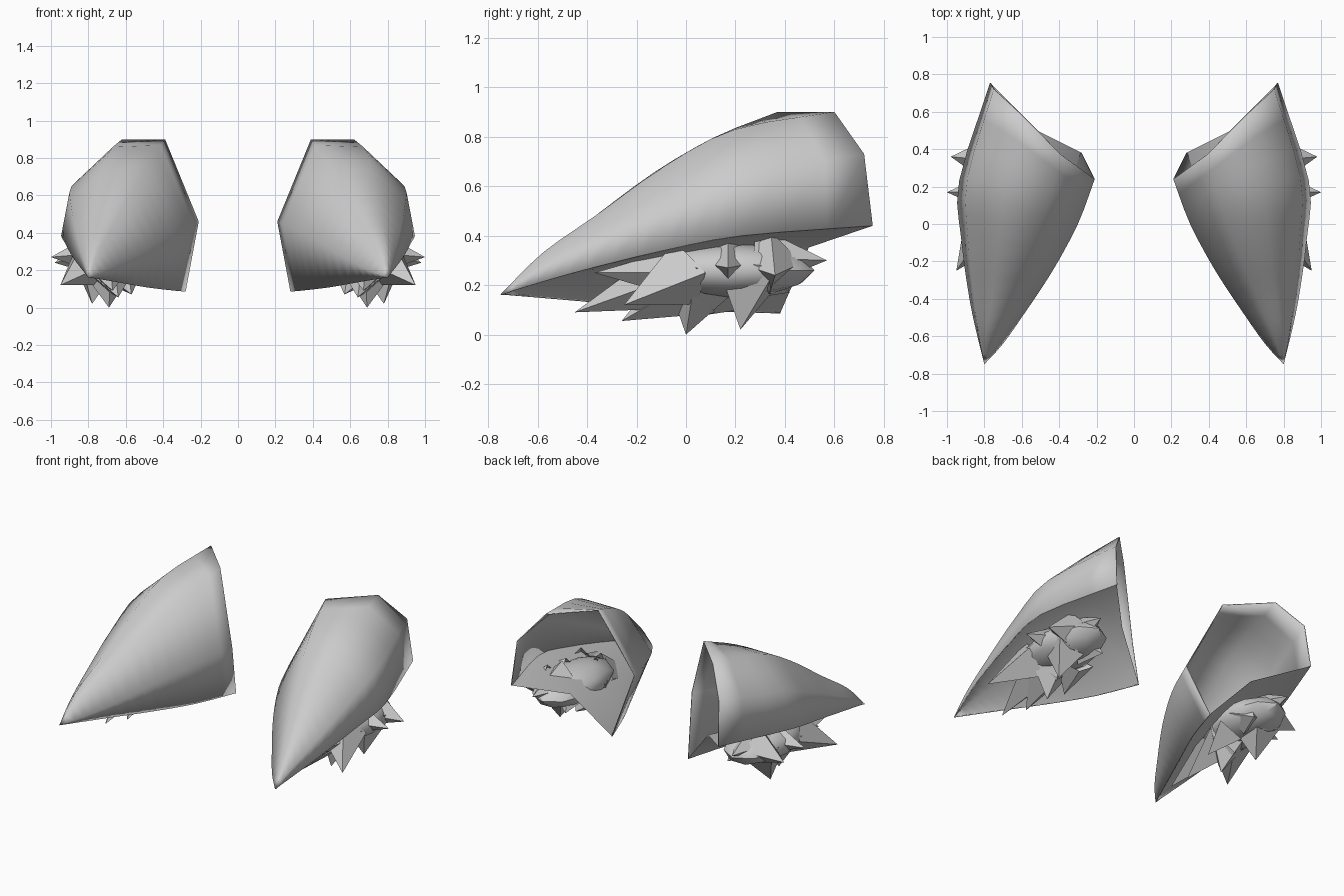
import bpy, bmesh
from mathutils import Vector, Matrix

if "Cube" in bpy.data.objects:
    bpy.data.objects.remove(bpy.data.objects["Cube"])

TIP = Vector((0.80, -0.75, 0.162))
# Lengthwise ribs of one pointed shell, from the open rear rim towards the tip
RIBS = [
    [(.28, .38, .085), (.38, .10, .095), (.50, -.15, .11), (.64, -.43, .135), (.74, -.63, .152)],
    [(.21, .24, .46), (.30, 0, .42), (.435, -.25, .35), (.58, -.47, .26), (.70, -.64, .20)],
    [(.39, .37, .90), (.46, .12, .80), (.55, -.13, .655), (.66, -.40, .455), (.745, -.60, .305)],
    [(.62, .60, .90), (.69, .20, .83), (.72, -.08, .685), (.755, -.36, .485), (.79, -.58, .33)],
    [(.75, .72, .73), (.89, .25, .65), (.89, -.05, .53), (.86, -.36, .38), (.83, -.59, .265)],
    [(.77, .755, .44), (.935, .23, .40), (.925, -.07, .345), (.88, -.40, .265), (.835, -.61, .205)],
]


def smooth_rib(points, steps=3):
    """Catmull-Rom curve through the rib points and the tip."""
    p = [Vector(q) for q in points] + [TIP]
    p = [p[0] * 2 - p[1]] + p + [p[-1] * 2 - p[-2]]
    out = []
    for i in range(1, len(p) - 2):
        a, b, c, d = p[i - 1:i + 3]
        for s in range(steps):
            t = s / steps
            out.append(0.5 * (2 * b + (c - a) * t + (2 * a - 5 * b + 4 * c - d) * t * t
                              + (3 * b - a - 3 * c + d) * t ** 3))
    return out


def loft(ribs):
    """Skin between neighbouring ribs, closing at the tip."""
    bm = bmesh.new()
    grid = [[bm.verts.new(v) for v in rib] for rib in ribs]
    tip = bm.verts.new(TIP)
    for r0, r1 in zip(grid, grid[1:]):
        for i in range(len(r0) - 1):
            bm.faces.new((r0[i], r0[i + 1], r1[i + 1], r1[i]))
        bm.faces.new((r0[-1], tip, r1[-1]))
    return bm


def finish(name, bm, angle, thickness=0):
    me = bpy.data.meshes.new(name)
    bm.to_mesh(me)
    bm.free()
    ob = bpy.data.objects.new(name, me)
    bpy.context.collection.objects.link(ob)
    bpy.ops.object.select_all(action='DESELECT')
    ob.select_set(True)
    bpy.context.view_layer.objects.active = ob
    bpy.ops.object.shade_smooth_by_angle(angle=angle)
    if thickness:
        sol = ob.modifiers.new("Thickness", 'SOLIDIFY')
        sol.thickness = thickness
        sol.offset = -1
    ob.modifiers.new("Mirror", 'MIRROR').use_clip = False
    return ob


# Outer shells
ribs = [smooth_rib(r) for r in RIBS]
bm = loft(ribs)
bm.normal_update()
if sum(f.normal.z * f.calc_area() for f in bm.faces) < 0:
    bmesh.ops.reverse_faces(bm, faces=bm.faces)
finish("pointed_shell", bm, 1.5, 0.006)

# Floor across the lower opening, arched up in the middle
inner, outer = ribs[0], ribs[-1]
middle = []
for i, (a, b) in enumerate(zip(inner, outer)):
    m = a.lerp(b, 0.47)
    fade = 1 - i / len(inner)
    m.z += 0.10 * fade ** 0.7
    m.y -= 0.06 * fade
    middle.append(m)
finish("shell_floor", loft([inner, middle, outer]), 1.2)

# Broad overlapping tufts under the floor: (base centre, tip, radius)
TUFTS = [
    ((.70, -.05, .23), (.67, -.45, .09), .13),
    ((.69, .05, .22), (.64, -.26, .055), .15),
    ((.70, .07, .27), (.69, 0, 0), .19),
    ((.75, .26, .27), (.78, .22, .02), .18),
    ((.78, 0, .25), (.95, -.25, .12), .14),
    ((.76, .17, .29), (1.0, .17, .27), .11),
    ((.76, .34, .29), (.98, .36, .24), .13),
    ((.72, .28, .31), (.74, .57, .30), .13),
    ((.78, -.06, .25), (.81, -.37, .25), .09),
    ((.62, .18, .20), (.57, .02, .07), .12),
    ((.64, .30, .24), (.60, .42, .17), .11),
]
bm = bmesh.new()
bmesh.ops.create_icosphere(bm, subdivisions=2, radius=1,
                           matrix=Matrix.Translation((.71, .18, .26)) @ Matrix.Diagonal((.19, .34, .11, 1)))
for base, tip, radius in TUFTS:
    base, tip = Vector(base), Vector(tip)
    axis = tip - base
    mat = Matrix.Translation((base + tip) / 2) @ axis.to_track_quat('Z', 'Y').to_matrix().to_4x4()
    bmesh.ops.create_cone(bm, segments=4, cap_ends=False, radius1=radius, radius2=0,
                          depth=axis.length, matrix=mat)
finish("tuft_cluster", bm, 0.6)
